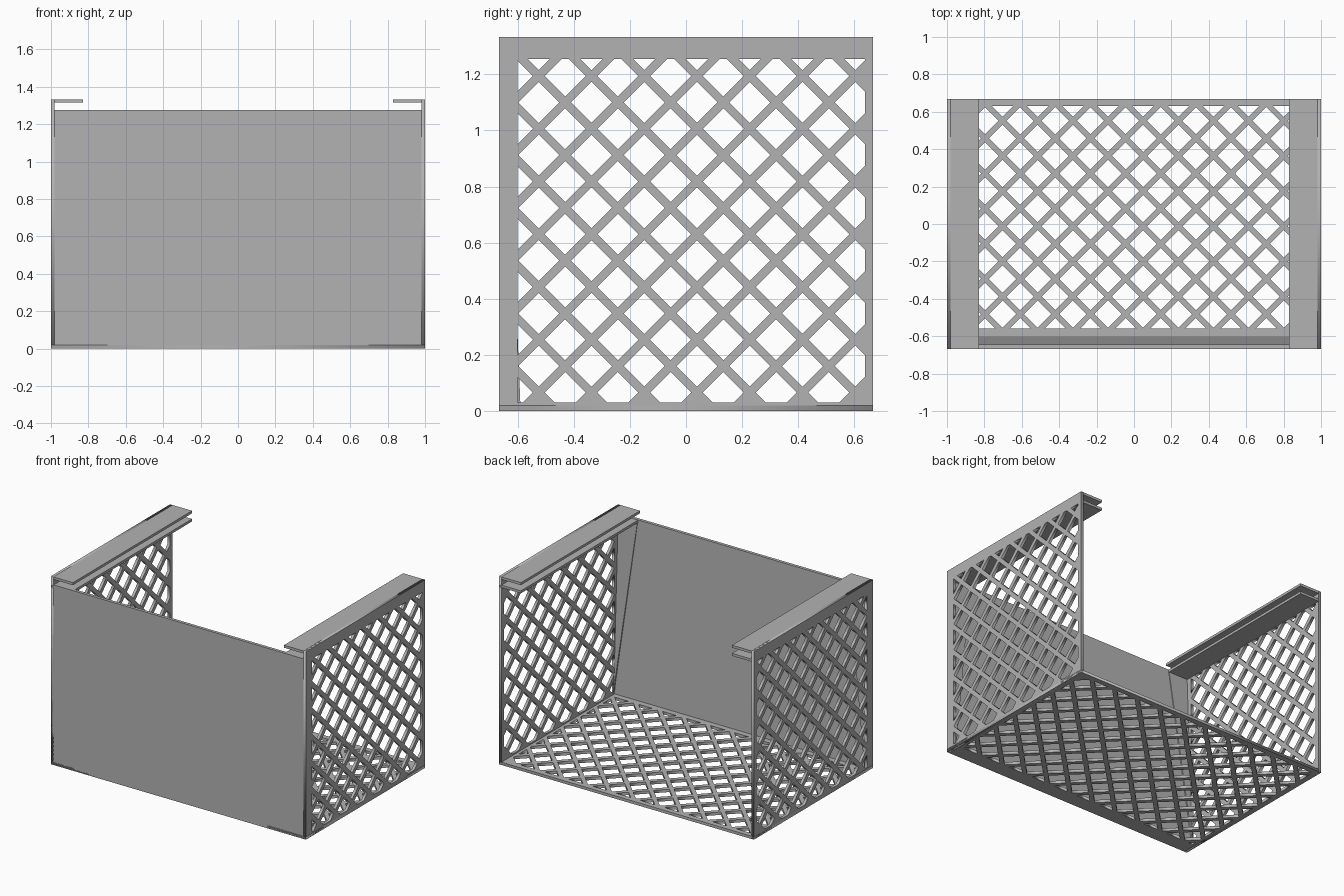
import bpy
import bmesh
from mathutils import Matrix, Vector

if "Cube" in bpy.data.objects:
    bpy.data.objects.remove(bpy.data.objects["Cube"], do_unlink=True)

X, Y, H = 1.0, 0.667, 1.333      # half width, half depth, height
WALL = 0.02
PITCH, HOLE = 0.188, 0.073       # lattice spacing, half diagonal of a hole

grey = bpy.data.materials.new("plain grey")
grey.use_nodes = True
grey.diffuse_color = (0.45, 0.45, 0.45, 1)
grey.node_tree.nodes["Principled BSDF"].inputs["Base Color"].default_value = grey.diffuse_color


def add_object(name, bm):
    bmesh.ops.remove_doubles(bm, verts=bm.verts, dist=1e-5)
    bmesh.ops.recalc_face_normals(bm, faces=bm.faces)
    mesh = bpy.data.meshes.new(name)
    bm.to_mesh(mesh)
    bm.free()
    mesh.materials.clear()
    mesh.materials.append(grey)
    obj = bpy.data.objects.new(name, mesh)
    bpy.context.collection.objects.link(obj)
    return obj


def add_box(name, lo, hi):
    bm = bmesh.new()
    bmesh.ops.create_cube(bm, size=1)
    lo, hi = Vector(lo), Vector(hi)
    size = hi - lo
    for v in bm.verts:
        v.co = (lo + hi) / 2 + Vector(a * b for a, b in zip(v.co, size))
    return add_object(name, bm)


def add_prism(name, points, direction):
    bm = bmesh.new()
    face = bm.faces.new([bm.verts.new(p) for p in points])
    ext = bmesh.ops.extrude_face_region(bm, geom=[face], use_keep_orig=True)
    moved = [g for g in ext["geom"] if isinstance(g, bmesh.types.BMVert)]
    bmesh.ops.translate(bm, verts=moved, vec=direction)
    return add_object(name, bm)


def hole_outlines(start, lo, hi):
    """Staggered diamonds, trimmed to the window lo..hi."""
    bm = bmesh.new()
    for shift in (0, 0.5):
        for i in range(-1, 12):
            for j in range(-1, 9):
                u = start[0] + (i + shift) * PITCH
                v = start[1] + (j + shift) * PITCH
                tips = ((HOLE, 0), (0, HOLE), (-HOLE, 0), (0, -HOLE))
                bm.faces.new([bm.verts.new((u + a, v + b, 0)) for a, b in tips])
    for axis in (0, 1):
        for limit, sign in ((lo[axis], -1), (hi[axis], 1)):
            normal, point = Vector((0, 0, 0)), Vector((0, 0, 0))
            normal[axis], point[axis] = sign, limit
            bmesh.ops.bisect_plane(bm, geom=bm.verts[:] + bm.edges[:] + bm.faces[:],
                                   plane_co=point, plane_no=normal, clear_outer=True)
    # Slivers are left solid
    loops = [[v.co.copy() for v in f.verts] for f in bm.faces if f.calc_area() > 0.0004]
    bm.free()
    return loops


def add_lattice(name, lo, hi, loops, matrix):
    """Flat panel with holes, WALL thick, laid out in a plane and then placed."""
    curve = bpy.data.curves.new(name + "_outline", "CURVE")
    curve.dimensions, curve.fill_mode = "2D", "BOTH"
    curve.extrude = WALL / 2
    rim = [(lo[0], lo[1]), (hi[0], lo[1]), (hi[0], hi[1]), (lo[0], hi[1])]
    for loop in [rim] + loops:
        spline = curve.splines.new("POLY")
        spline.points.add(len(loop) - 1)
        for point, co in zip(spline.points, loop):
            point.co = (co[0], co[1], 0, 1)
        spline.use_cyclic_u = True
    temp = bpy.data.objects.new(name + "_outline", curve)
    bpy.context.collection.objects.link(temp)
    graph = bpy.context.evaluated_depsgraph_get()
    mesh = bpy.data.meshes.new_from_object(temp.evaluated_get(graph))
    bm = bmesh.new()
    bm.from_mesh(mesh)
    bm.transform(matrix)
    bpy.data.objects.remove(temp, do_unlink=True)
    bpy.data.curves.remove(curve)
    bpy.data.meshes.remove(mesh)
    return add_object(name, bm)


# Floor lattice
floor_holes = hole_outlines((-0.797, -0.388), (-0.96, -0.56), (0.96, 0.63))
add_lattice("floor_lattice", (-X, -Y), (X, Y), floor_holes,
            Matrix.Translation((0, 0, WALL / 2)))

# Side lattices, with local u along y and local v along z
side_holes = hole_outlines((-0.525, 0.16), (-0.6, 0.03), (0.637, 1.255))
upright = Matrix(((0, 0, 1, 0), (1, 0, 0, 0), (0, 1, 0, 0), (0, 0, 0, 1)))

for side, s in (("left", 1), ("right", -1)):
    place = Matrix.Translation((s * (X - WALL / 2), 0, 0)) @ upright
    add_lattice(side + "_wall_lattice", (-Y, 0), (Y, H), side_holes, place)

    # Pair of inward rails along the top of each side
    for rail, top in (("upper", H), ("lower", 1.275)):
        x0, x1 = sorted((s * 0.828, s * X))
        add_box(f"{side}_{rail}_rail", (x0, -Y, top - 0.018), (x1, Y, top))

    # Shallow corner gusset between the front panel and the lower rail
    add_prism(side + "_corner_gusset",
              [(s * 0.985, -0.59, 0.02), (s * 0.985, -0.64, 1.26), (s * 0.83, -0.64, 1.26)],
              (0, -0.015, 0))

# Solid front panel, thicker at the foot
add_prism("front_panel",
          [(-X, -Y, 0), (-X, -0.6, 0), (-X, -0.645, 1.277), (-X, -Y, 1.277)],
          (2 * X, 0, 0))
